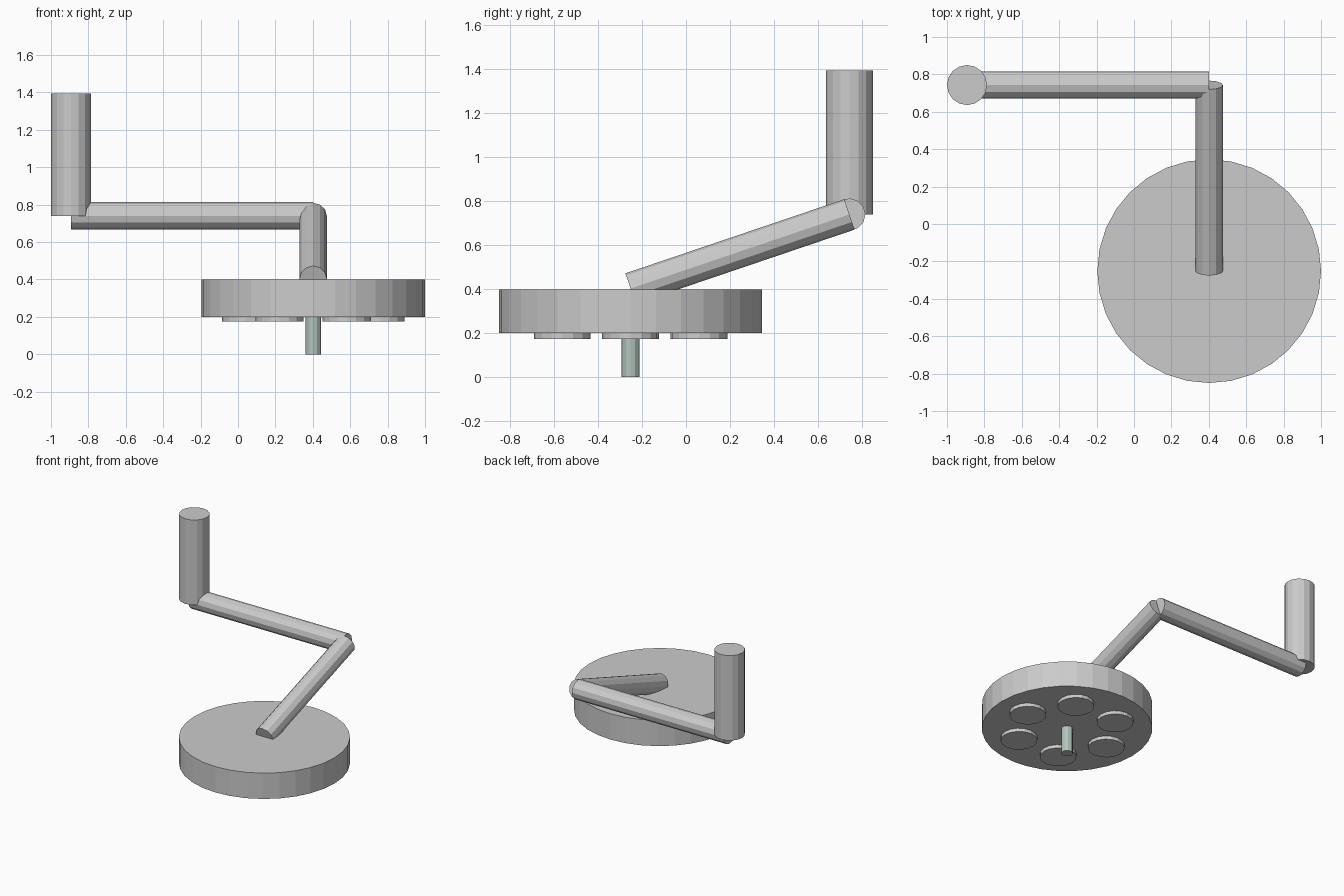
import bpy
from math import cos, sin, pi
from mathutils import Vector

if "Cube" in bpy.data.objects:
    bpy.data.objects.remove(bpy.data.objects["Cube"])


def rod(name, start, end, radius, sides):
    """Capped flat-shaded cylinder between two points."""
    a, b = Vector(start), Vector(end)
    axis = b - a
    bpy.ops.mesh.primitive_cylinder_add(
        vertices=sides, radius=radius, depth=axis.length, location=(a + b) / 2,
        rotation=axis.to_track_quat('Z', 'Y').to_euler())
    obj = bpy.context.object
    obj.name = name
    return obj


HX, HY = 0.402, -0.252      # lamp head centre
PX, PY = -0.893, 0.743      # ceiling post centre
ELBOW = (HX, PY, 0.74)

# Ceiling post and the two arms
rod("ceiling_post", (PX, PY, 0.74), (PX, PY, 1.395), 0.107, 16)
rod("upper_arm", (PX, PY, 0.74), ELBOW, 0.073, 12)
rod("lower_arm", ELBOW, (HX, HY, 0.403), 0.073, 12)

# Round lamp head
rod("lamp_head", (HX, HY, 0.2), (HX, HY, 0.399), 0.598, 32)

# Ring of six bulbs underneath
for i in range(6):
    x = HX + 0.359 * cos(i * pi / 3)
    y = HY + 0.359 * sin(i * pi / 3)
    rod(f"bulb_{i + 1}", (x, y, 0.174), (x, y, 0.224), 0.129, 16)

# Grip in the middle
grip = rod("grip_handle", (HX, HY, 0), (HX, HY, 0.21), 0.041, 12)
mat = bpy.data.materials.new("grip_green")
mat.diffuse_color = (0.45, 0.56, 0.51, 1)
mat.use_nodes = True
mat.node_tree.nodes["Principled BSDF"].inputs["Base Color"].default_value = mat.diffuse_color
grip.data.materials.append(mat)
